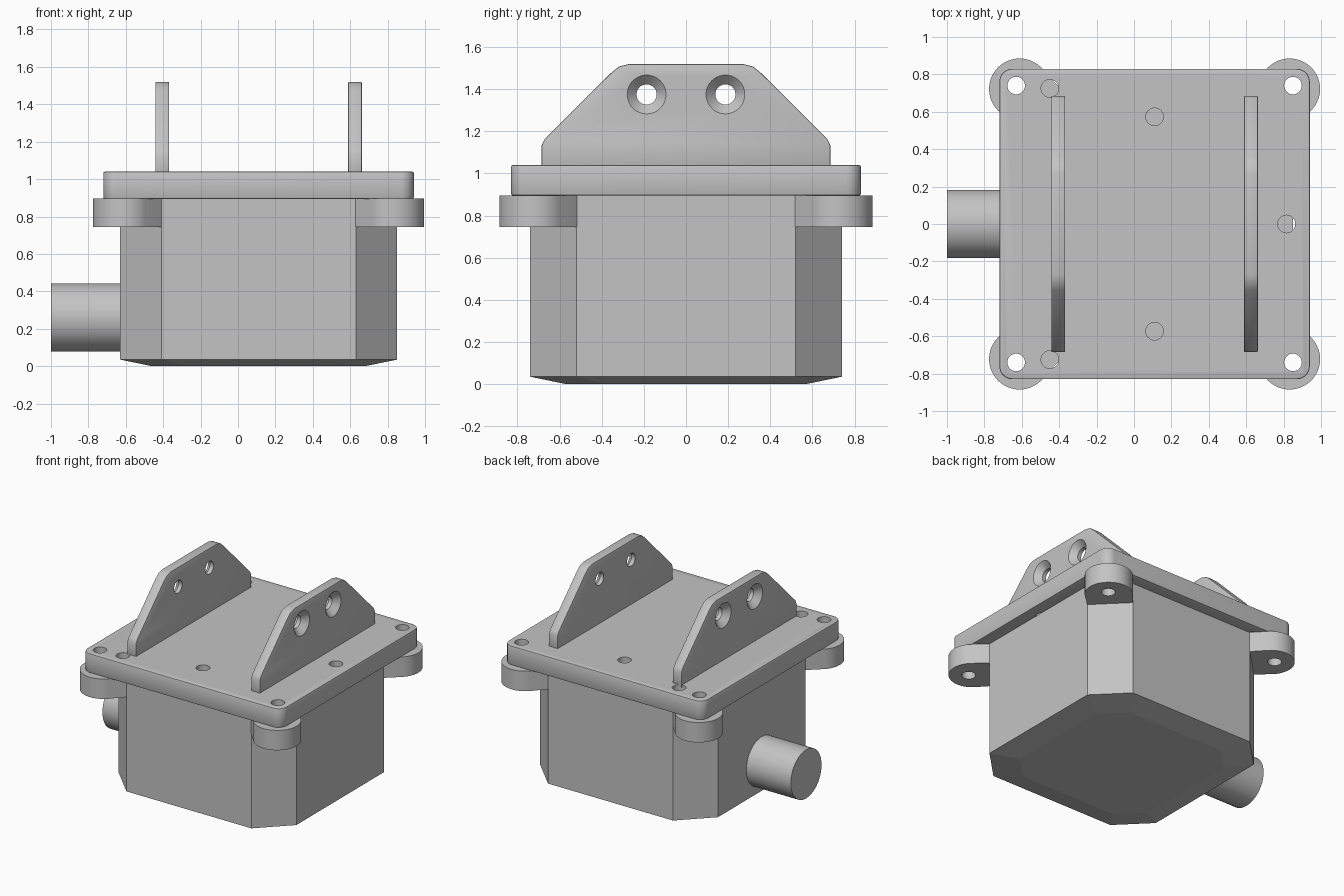
import bpy
import bmesh
from math import cos, sin, pi, radians
from mathutils import Matrix, Vector

cube = bpy.data.objects.get("Cube")
if cube:
    bpy.data.objects.remove(cube, do_unlink=True)

CX = 0.11            # housing centre in x
HALF = 0.74          # housing half width
CUT = 0.22           # housing corner cut
LID = 0.83           # lid half width
LID_Z, TOP_Z = 0.895, 1.04

grey = bpy.data.materials.new("light_grey")
grey.use_nodes = True
colour = (0.55, 0.55, 0.55, 1)
grey.diffuse_color = colour
grey.node_tree.nodes["Principled BSDF"].inputs["Base Color"].default_value = colour

ALONG_X = Matrix(((0, 0, 1, 0), (1, 0, 0, 0), (0, 1, 0, 0), (0, 0, 0, 1)))


def make_object(name, bm):
    bmesh.ops.recalc_face_normals(bm, faces=bm.faces)
    mesh = bpy.data.meshes.new(name)
    bm.to_mesh(mesh)
    bm.free()
    mesh.materials.append(grey)
    obj = bpy.data.objects.new(name, mesh)
    bpy.context.collection.objects.link(obj)
    return obj


def loft(name, rings):
    """Skin a stack of equal closed rings and cap both ends."""
    bm = bmesh.new()
    loops = [[bm.verts.new(p) for p in ring] for ring in rings]
    for low, high in zip(loops, loops[1:]):
        for i in range(len(low)):
            j = (i + 1) % len(low)
            bm.faces.new((low[i], low[j], high[j], high[i]))
    bm.faces.new(loops[0])
    bm.faces.new(loops[-1])
    return make_object(name, bm)


def prism(name, outline, low, high, matrix=Matrix()):
    return loft(name, [[matrix @ Vector((u, v, w)) for u, v in outline]
                       for w in (low, high)])


def arc(cx, cy, r, start, end, steps):
    return [(cx + r * cos(radians(start + (end - start) * i / steps)),
             cy + r * sin(radians(start + (end - start) * i / steps)))
            for i in range(steps + 1)]


def drill(name, start, end, r1, r2=None):
    """Round cutter or rod between two points."""
    start, end = Vector(start), Vector(end)
    axis = end - start
    turn = axis.to_track_quat('Z', 'Y').to_matrix().to_4x4()
    bm = bmesh.new()
    bmesh.ops.create_cone(bm, cap_ends=True, segments=48, radius1=r1,
                          radius2=r1 if r2 is None else r2, depth=axis.length,
                          matrix=Matrix.Translation((start + end) / 2) @ turn)
    return make_object(name, bm)


def finish(obj, cutters=(), bevel=0.0, angle=30):
    """Bevel, cut the holes, then shade."""
    bpy.ops.object.select_all(action='DESELECT')
    bpy.context.view_layer.objects.active = obj
    obj.select_set(True)
    if bevel:
        mod = obj.modifiers.new("edge", 'BEVEL')
        mod.width, mod.segments, mod.limit_method = bevel, 2, 'ANGLE'
        mod.angle_limit = radians(35)
        bpy.ops.object.modifier_apply(modifier=mod.name)
    for cutter in cutters:
        mod = obj.modifiers.new("hole", 'BOOLEAN')
        mod.operation, mod.solver, mod.object = 'DIFFERENCE', 'EXACT', cutter
        bpy.ops.object.modifier_apply(modifier=mod.name)
    for cutter in cutters:
        bpy.data.objects.remove(cutter, do_unlink=True)
    bpy.ops.object.shade_smooth_by_angle(angle=radians(angle))


# Housing: square with cut corners and a shallow tapered floor
a, b = HALF, HALF - CUT
octagon = [(a, -b), (a, b), (b, a), (-b, a), (-a, b), (-a, -b), (-b, -a), (b, -a)]
finish(loft("housing", [[(CX + x * s, y * s, z) for x, y in octagon]
                        for s, z in ((0.77, 0), (1, 0.035), (1, LID_Z))]), angle=5)

# Side pipe
finish(drill("side_pipe", (-1, 0, 0.26), (-0.6, 0, 0.26), 0.183))

# Mounting ears: rounded tongues reaching out of the cut corners
for sx, side in ((-1, "right"), (1, "left")):
    for sy, end in ((-1, "front"), (1, "back")):
        tongue = [(b - 0.02, a - 0.02)] + arc(0.722, 0.722, 0.163, 135, -45, 24)
        tongue.append((a - 0.02, b - 0.02))
        ear = prism(f"{end}_{side}_ear", [(CX + sx * x, sy * y) for x, y in tongue],
                    0.745, LID_Z)
        x, y = CX + sx * HALF, sy * HALF
        finish(ear, [drill("hole_cutter", (x, y, 0.7), (x, y, 1), 0.048)])

# Lid with rounded corners, corner bolt holes and small screw holes
r = 0.07
lid_outline = []
for k, (sx, sy) in enumerate(((1, 1), (-1, 1), (-1, -1), (1, -1))):
    lid_outline += arc(CX + sx * (LID - r), sy * (LID - r), r, 90 * k, 90 * k + 90, 8)
spots = [(CX + sx * HALF, sy * HALF) for sx in (-1, 1) for sy in (-1, 1)]
spots += [(-0.45, 0.725), (-0.45, -0.725), (CX, 0.573), (CX, -0.573), (0.815, 0)]
finish(prism("lid", lid_outline, LID_Z, TOP_Z),
       [drill("hole_cutter", (x, y, 0.8), (x, y, 1.2), 0.047) for x, y in spots],
       bevel=0.008)

# Upright lugs with two countersunk holes facing outwards
half_lug = [(0.685, 1.02), (0.685, 1.135), (0.672, 1.162), (0.355, 1.478),
            (0.318, 1.508), (0.27, 1.52)]
lug_outline = half_lug + [(-y, z) for y, z in reversed(half_lug)]
for side, inner, outer in (("right", -0.368, -0.442), ("left", 0.588, 0.662)):
    out = 1 if outer > inner else -1
    lug = prism(f"{side}_lug", lug_outline, min(inner, outer), max(inner, outer), ALONG_X)
    cutters = []
    for y in (-0.187, 0.187):
        z = 1.375
        cutters.append(drill("hole_cutter", (inner - out * 0.1, y, z),
                             (outer + out * 0.1, y, z), 0.048))
        cutters.append(drill("sink_cutter", (outer + out * 0.01, y, z),
                             (outer - out * 0.045, y, z), 0.102, 0.047))
    finish(lug, cutters, bevel=0.006)
